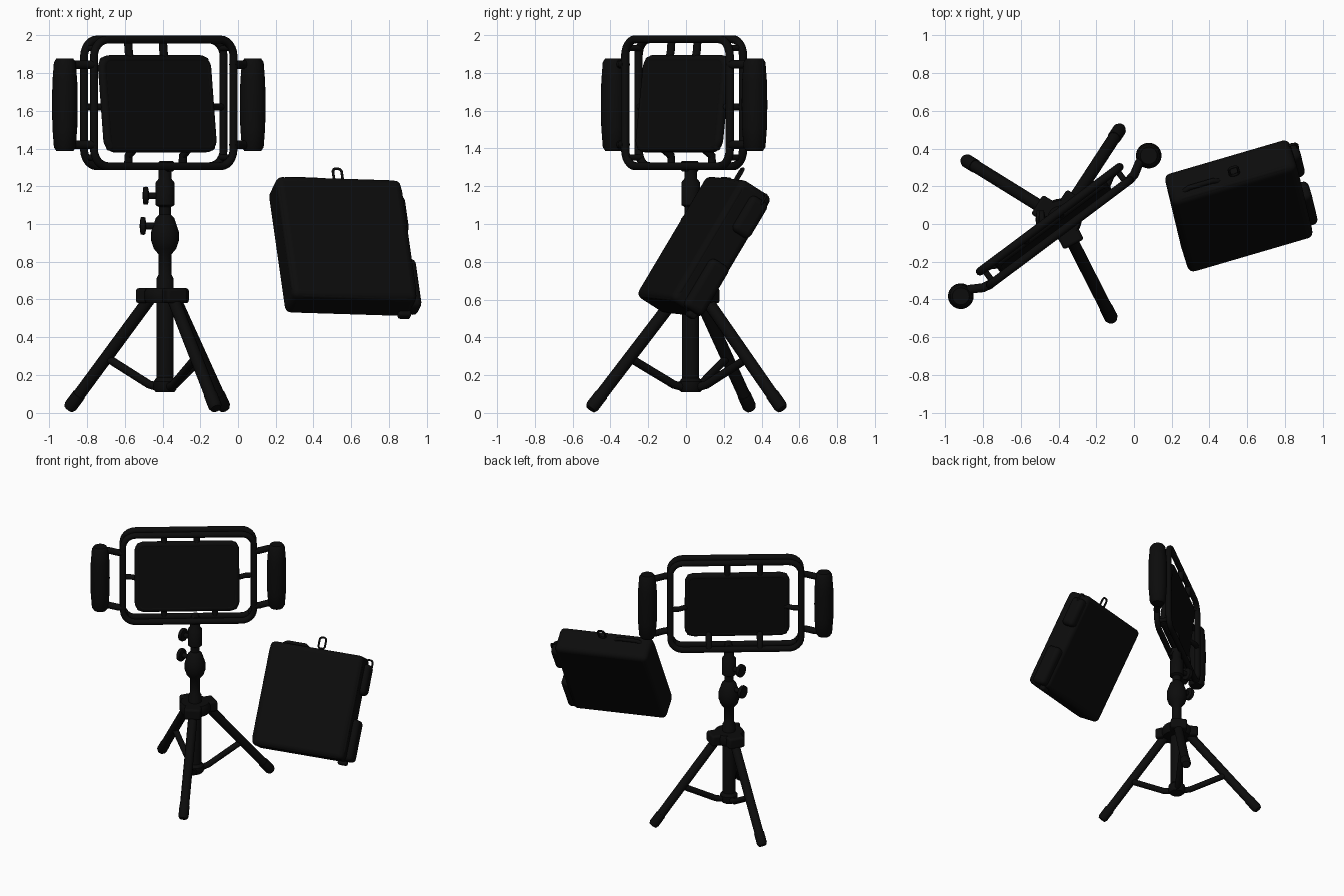
import bpy, bmesh, math
from mathutils import Matrix, Vector

if "Cube" in bpy.data.objects:
    bpy.data.objects.remove(bpy.data.objects["Cube"])

# one matte black for everything
black = bpy.data.materials.new("matte_black")
black.use_nodes = True
tone = (0.0035, 0.0035, 0.0035, 1)
black.diffuse_color = tone
bsdf = black.node_tree.nodes["Principled BSDF"]
bsdf.inputs["Base Color"].default_value = tone
bsdf.inputs["Roughness"].default_value = 0.9


def finish(ob, matrix=Matrix()):
    ob.data.materials.clear()
    ob.data.materials.append(black)
    ob.matrix_world = matrix
    bpy.ops.object.select_all(action="DESELECT")
    ob.select_set(True)
    bpy.context.view_layer.objects.active = ob
    if ob.type == "CURVE":
        bpy.ops.object.convert(target="MESH")
    bpy.ops.object.shade_smooth_by_angle(angle=math.radians(40))
    return bpy.context.view_layer.objects.active


def mesh_object(name, bm):
    mesh = bpy.data.meshes.new(name)
    bm.to_mesh(mesh)
    bm.free()
    ob = bpy.data.objects.new(name, mesh)
    bpy.context.collection.objects.link(ob)
    return ob


def box(name, center, size, bevel, matrix=Matrix()):
    bm = bmesh.new()
    bmesh.ops.create_cube(bm, size=1)
    bmesh.ops.scale(bm, vec=size, verts=bm.verts)
    bmesh.ops.translate(bm, vec=center, verts=bm.verts)
    ob = mesh_object(name, bm)
    mod = ob.modifiers.new("round", "BEVEL")
    mod.width, mod.segments = bevel, 4
    return finish(ob, matrix)


def tube(name, points, radius, matrix=Matrix(), closed=False):
    curve = bpy.data.curves.new(name, "CURVE")
    curve.dimensions = "3D"
    curve.bevel_depth, curve.bevel_resolution = radius, 3
    curve.use_fill_caps = True
    spline = curve.splines.new("POLY")
    spline.points.add(len(points) - 1)
    for p, co in zip(spline.points, points):
        p.co = (*co, 1)
    spline.use_cyclic_u = closed
    ob = bpy.data.objects.new(name, curve)
    bpy.context.collection.objects.link(ob)
    return finish(ob, matrix)


def lathe(name, profile, matrix=Matrix()):
    bm = bmesh.new()
    verts = [bm.verts.new((r, 0, z)) for r, z in profile]
    edges = [bm.edges.new(pair) for pair in zip(verts, verts[1:])]
    bmesh.ops.spin(bm, geom=verts + edges, cent=(0, 0, 0), axis=(0, 0, 1),
                   angle=math.tau, steps=28)
    bmesh.ops.remove_doubles(bm, verts=bm.verts, dist=1e-4)
    bmesh.ops.recalc_face_normals(bm, faces=bm.faces)
    return finish(mesh_object(name, bm), matrix)


def rounded_loop(w, h, r, y, z):
    pts = []
    for k, (sx, sz) in enumerate([(1, 1), (-1, 1), (-1, -1), (1, -1)]):
        for i in range(7):
            a = math.pi / 2 * (k + i / 6)
            pts.append((sx * (w - r) + r * math.cos(a), y,
                        z + sz * (h - r) + r * math.sin(a)))
    return pts


# ---- stand column with clamps
stand = Matrix.Translation((-0.387, 0.025, 0))
lathe("column", [(0, .11), (.05, .11), (.062, .125), (.062, .165), (.045, .185),
                 (.045, .71), (.035, .73), (.035, .84), (.06, .87), (.073, .91),
                 (.073, .96), (.05, 1.03), (.032, 1.05), (.032, 1.09), (.05, 1.1),
                 (.05, 1.22), (.034, 1.24), (.034, 1.31), (0, 1.31)], stand)
lathe("hub", [(0, .58), (.1, .58), (.11, .6), (.11, .64), (.1, .66), (0, .66)], stand)

# ---- clamp knobs
for name, x, z in [("upper_knob", -.085, 1.15), ("lower_knob", -.1, .99)]:
    sideways = stand @ Matrix.Translation((x, 0, z)) @ Matrix.Rotation(-math.pi / 2, 4, "Y")
    lathe(name, [(0, -.05), (.018, -.05), (.018, 0), (.045, .005),
                 (.048, .015), (.045, .03), (0, .035)], sideways)

# ---- legs, hinge lugs and braces
for i, foot in enumerate([(-.5, .31), (.31, .475), (.265, -.52)]):
    reach = Vector(foot).length
    turn = stand @ Matrix.Rotation(math.atan2(foot[1], foot[0]), 4, "Z")
    top, end = Vector((.09, 0, .61)), Vector((reach, 0, .035))
    tube(f"leg_{i + 1}", [top, end], .033, turn)
    slope = (end - top).to_track_quat("Z", "Y").to_matrix().to_4x4()
    lathe(f"foot_{i + 1}", [(0, -.08), (.036, -.08), (.036, 0), (.028, .018), (0, .024)],
          turn @ Matrix.Translation(end) @ slope)
    box(f"hinge_lug_{i + 1}", (.09, 0, .62), (.12, .12, .08), .015, turn)
    tube(f"brace_{i + 1}", [(.04, 0, .135), (.1, 0, .15), (.36, 0, .29)], .022, turn)

# ---- double tube frame around the panel
head = Matrix.Translation((-.42, -.01, 0)) @ Matrix.Rotation(math.radians(36.8), 4, "Z")
MID = 1.642
for name, y in [("front_frame", -.044), ("rear_frame", .044)]:
    tube(name, rounded_loop(.462, .336, .09, y, MID), .022, head, closed=True)
tube("frame_mount", [(.05, -.044, 1.306), (.05, .044, 1.306)], .03, head)
for sz in (-1, 1):
    for sx in (-1, 1):
        tube("frame_link", [(sx * .44, -.044, MID + sz * .29),
                            (sx * .44, .044, MID + sz * .29)], .016, head)

# ---- tilted panel with a raised rim
tilt = (head @ Matrix.Translation((-.01, 0, 1.637))
        @ Matrix.Rotation(math.radians(-7), 4, "X"))
box("panel", (0, 0, 0), (.71, .045, .5), .02, tilt)
tube("panel_rim", rounded_loop(.345, .235, .045, 0, 0), .025, tilt, closed=True)

# ---- bars holding the panel to the rear frame
for u, side in [(-.17, 1), (.06, 1), (-.17, -1), (.19, -1)]:
    tube("panel_bar", [(u, .044, MID + side * .336), (u, .04, MID + side * .28),
                       (u, side * .03, MID + side * .23)], .022, head)
for sx in (-1, 1):
    tube("panel_side_bar", [(sx * .462, .044, 1.62), (sx * .4, .035, 1.62),
                            (sx * .34, 0, 1.62)], .019, head)

# ---- grips and their arms
for name, sx in [("right", -1), ("left", 1)]:
    grip = head @ Matrix.Translation((sx * .622, 0, 1.632))
    lathe(f"{name}_grip", [(0, -.245), (.045, -.245), (.058, -.225), (.066, -.12),
                           (.068, 0), (.066, .12), (.058, .225), (.045, .245),
                           (0, .245)], grip)
    for z in (1.42, 1.845):
        tube(f"{name}_grip_arm", [(sx * .455, -.044, z), (sx * .5, -.035, z),
                                  (sx * .56, 0, z), (sx * .61, 0, z)], .024, head)

# ---- leaning bag: local x is width, y is depth, z is height
bag = (Matrix.Translation((.57, .10, .88)) @ Matrix.Rotation(math.radians(16.3), 4, "Z")
       @ Matrix.Rotation(math.radians(1.7), 4, "Y")
       @ Matrix.Rotation(math.radians(-31.4), 4, "X"))
box("bag_body", (-.015, 0, 0), (.69, .2, .75), .035, bag)
box("bag_side_pocket", (.32, .03, -.22), (.11, .12, .3), .03, bag)
box("bag_side_flap", (.32, .04, .22), (.1, .11, .22), .03, bag)
tube("bag_front_seam", rounded_loop(.33, .358, .05, -.075, 0), .016,
     bag @ Matrix.Translation((-.015, 0, 0)), closed=True)

# ---- bag carry handle and rings
tube("bag_handle", [(-.28, -.04, .365), (-.25, -.04, .385), (-.12, -.04, .385),
                    (-.09, -.04, .365)], .014, bag)
tube("bag_top_ring", rounded_loop(.024, .04, .02, -.04, .42), .007, bag, closed=True)
tube("bag_side_ring", rounded_loop(.025, .035, .02, .05, .33),
     .007, bag @ Matrix.Translation((.34, 0, 0)), closed=True)
box("bag_bottom_tab", (.29, .05, -.375), (.07, .05, .05), .015, bag)
